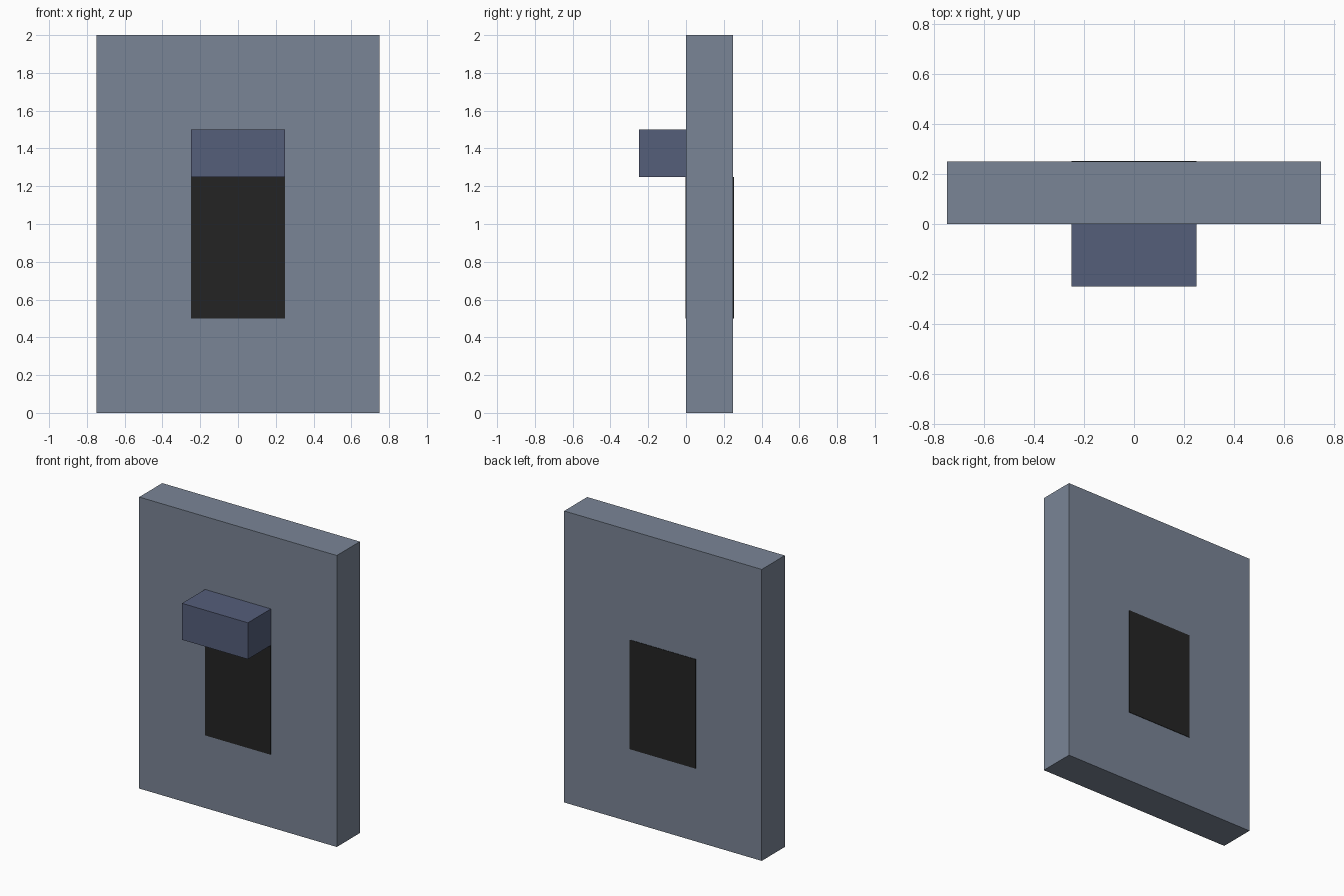
import bpy

if "Cube" in bpy.data.objects:
    bpy.data.objects.remove(bpy.data.objects["Cube"])

def srgb(r, g, b):
    lin = [((c / 255 + 0.055) / 1.055) ** 2.4 for c in (r, g, b)]
    return (*lin, 1.0)

def material(name, rgb):
    m = bpy.data.materials.new(name)
    m.diffuse_color = srgb(*rgb)
    m.use_nodes = True
    m.node_tree.nodes["Principled BSDF"].inputs["Base Color"].default_value = m.diffuse_color
    return m

slate = material("slate_grey", (122, 133, 150))
blue_grey = material("dark_blue_grey", (85, 94, 122))
charcoal = material("charcoal", (36, 36, 36))

def box(name, lo, hi, mat):
    centre = [(a + b) / 2 for a, b in zip(lo, hi)]
    bpy.ops.mesh.primitive_cube_add(size=1, location=centre)
    ob = bpy.context.object
    ob.name = name
    ob.scale = [b - a for a, b in zip(lo, hi)]
    bpy.ops.object.transform_apply(location=False, rotation=False, scale=True)
    ob.data.materials.append(mat)
    return ob

# Upright slab
box("slab", (-0.75, 0, 0), (0.75, 0.25, 2), slate)

# Block projecting from the front, above the panel
box("front_block", (-0.25, -0.25, 1.25), (0.25, 0, 1.5), blue_grey)

# Thin dark panels on the front and back faces
for name, y in (("front_panel", 0.0), ("back_panel", 0.25)):
    box(name, (-0.25, y - 0.003, 0.5), (0.25, y + 0.003, 1.25), charcoal)
